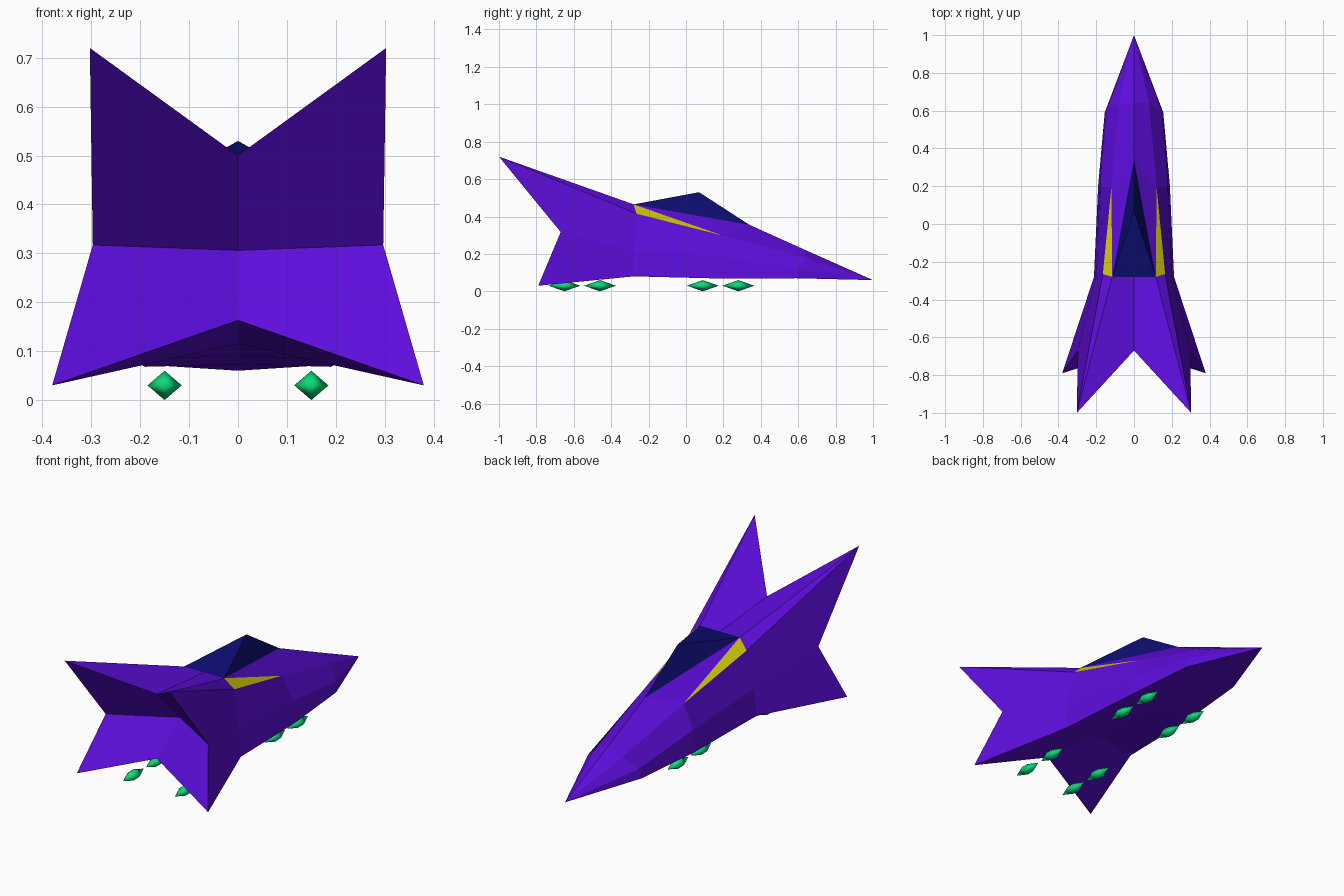
import bpy
import bmesh

if "Cube" in bpy.data.objects:
    bpy.data.objects.remove(bpy.data.objects["Cube"])


def material(name, color):
    m = bpy.data.materials.new(name)
    m.diffuse_color = (*color, 1)
    m.use_nodes = True
    m.node_tree.nodes["Principled BSDF"].inputs["Base Color"].default_value = m.diffuse_color
    return m


purple = material("purple", (0.11, 0.004, 0.72))
navy = material("navy", (0.004, 0.004, 0.17))
yellow = material("yellow", (0.65, 0.6, 0.004))
green = material("green", (0.004, 0.72, 0.2))


def make(name, polys, mat, mirror=True):
    """Build an object from polygons given as point tuples, mirrored across x."""
    bm = bmesh.new()
    for poly in polys:
        pts = list(dict.fromkeys(poly))
        if len(pts) > 2:
            bm.faces.new([bm.verts.new(p) for p in pts])
    if mirror:
        copy = bmesh.ops.duplicate(bm, geom=bm.verts[:] + bm.edges[:] + bm.faces[:])["geom"]
        for v in copy:
            if isinstance(v, bmesh.types.BMVert):
                v.co.x *= -1
    bmesh.ops.remove_doubles(bm, verts=bm.verts[:], dist=1e-4)
    bmesh.ops.recalc_face_normals(bm, faces=bm.faces[:])
    mesh = bpy.data.meshes.new(name)
    bm.to_mesh(mesh)
    bm.free()
    ob = bpy.data.objects.new(name, mesh)
    bpy.context.collection.objects.link(ob)
    mesh.materials.append(mat)
    return ob


# Half-sections from nose to tail: keel, low edge, mid side, shoulder, deck edge, ridge
nose = (0, 1, .06)
sh1, sh2 = (.08, .64, .18), (.12, .19, .30)
rear_shoulder, deck, ridge = (.165, -.265, .415), (.115, -.28, .465), (0, .34, .355)
wing, notch, fin = (.38, -.79, .03), (.297, -.67, .317), (.303, -1, .72)
keel_end, deck_end = (0, -.67, .163), (0, -.67, .50)
sections = [
    [nose] * 6,
    [(0, .59, .073), (.155, .59, .07), (.145, .6, .12), sh1, sh1, (0, .64, .22)],
    [(0, .2, .092), (.19, .2, .068), (.18, .2, .18), sh2, sh2, ridge],
    [(0, -.28, .115), (.212, -.28, .08), (.2, -.28, .22), rear_shoulder, deck, (0, -.28, .465)],
    [keel_end, wing, notch, fin, fin, deck_end],
]

# Hull with swept fins and wings
hull = []
for s, (a, b) in enumerate(zip(sections, sections[1:])):
    for c in range(5):
        if s == 2 and c >= 3:      # canopy and side accent fill these gaps
            continue
        hull.append((a[c], a[c + 1], b[c + 1], b[c]))
hull.append((ridge, sh2, deck))
# Recessed tail
tail = (0, -.48, .306)
hull += [(fin, deck_end, tail, notch), (notch, tail, keel_end, wing)]
make("hull", hull, purple)

# Side accents
make("side_accents", [(sh2, rear_shoulder, deck)], yellow)

# Cockpit canopy
peak, canopy_back = (0, .07, .53), (0, -.28, .465)
make("canopy", [(ridge, deck, peak), (peak, deck, canopy_back), (ridge, canopy_back, deck)], navy)

# Landing pods: two pairs of diamonds per side
for side, sx in (("right", 1), ("left", -1)):
    for i, y in enumerate((.28, .09, -.46, -.65)):
        cx, cz, rx, ry, rz = .15 * sx, .03, .035, .085, .03
        tris = [((cx + a * rx, y, cz), (cx, y + b * ry, cz), (cx, y, cz + c * rz))
                for a in (1, -1) for b in (1, -1) for c in (1, -1)]
        pod = make(f"landing_pod_{side}_{i + 1}", tris, green, mirror=False)
        for p in pod.data.polygons:
            p.use_smooth = True
